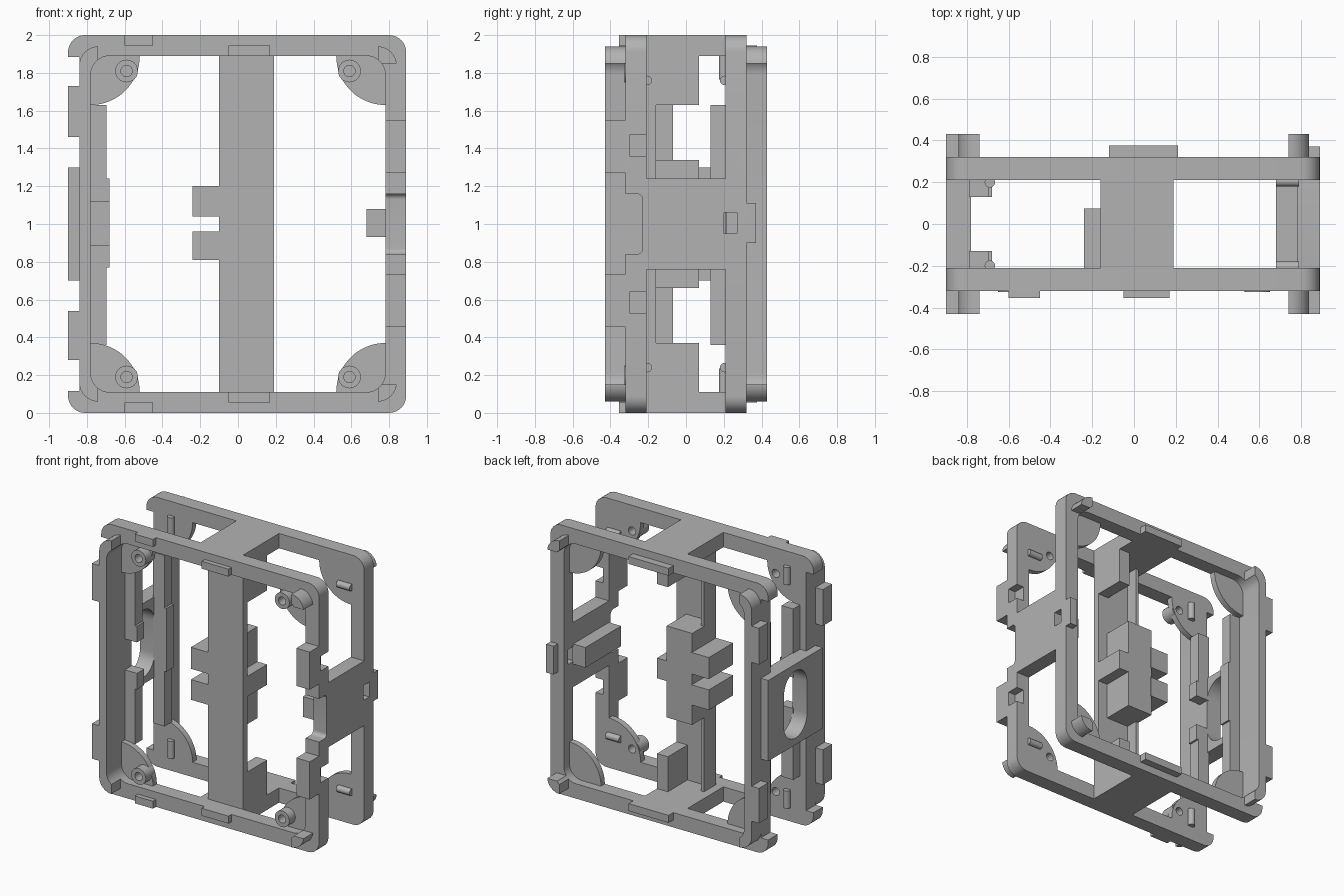
import bpy, bmesh, math
from mathutils import Matrix

if "Cube" in bpy.data.objects:
    bpy.data.objects.remove(bpy.data.objects["Cube"], do_unlink=True)

GREY = (0.45, 0.45, 0.45, 1)
mat = bpy.data.materials.new("plain grey")
mat.use_nodes = True
mat.diffuse_color = GREY
mat.node_tree.nodes["Principled BSDF"].inputs["Base Color"].default_value = GREY


def finish(name, bm):
    bmesh.ops.recalc_face_normals(bm, faces=bm.faces)
    me = bpy.data.meshes.new(name)
    bm.to_mesh(me)
    bm.free()
    me.materials.append(mat)
    ob = bpy.data.objects.new(name, me)
    bpy.context.collection.objects.link(ob)
    return ob


def box(name, x0, x1, y0, y1, z0, z1):
    bm = bmesh.new()
    size = Matrix.Diagonal((x1 - x0, y1 - y0, z1 - z0, 1))
    mid = Matrix.Translation(((x0 + x1) / 2, (y0 + y1) / 2, (z0 + z1) / 2))
    bmesh.ops.create_cube(bm, size=1, matrix=mid @ size)
    return finish(name, bm)


def prism(name, pts, lo, hi, axis="y"):
    """Extrude an outline along y (points are x, z) or x (points are y, z)."""
    bm = bmesh.new()
    place = (lambda p, d: (p[0], d, p[1])) if axis == "y" else (lambda p, d: (d, p[0], p[1]))
    face = bm.faces.new([bm.verts.new(place(p, lo)) for p in pts])
    new = bmesh.ops.extrude_face_region(bm, geom=[face])["geom"]
    step = (0, hi - lo, 0) if axis == "y" else (hi - lo, 0, 0)
    bmesh.ops.translate(bm, vec=step, verts=[g for g in new if isinstance(g, bmesh.types.BMVert)])
    return finish(name, bm)


def rounded(a0, a1, z0, z1, r, n=8):
    pts = []
    for k, (a, z) in enumerate([(a1 - r, z1 - r), (a0 + r, z1 - r), (a0 + r, z0 + r), (a1 - r, z0 + r)]):
        for i in range(n + 1):
            t = math.pi / 2 * (k + i / n)
            pts.append((a + r * math.cos(t), z + r * math.sin(t)))
    return pts


def rod(name, r, length, centre, axis):
    bm = bmesh.new()
    turn = {"x": Matrix.Rotation(math.pi / 2, 4, "Y"), "y": Matrix.Rotation(math.pi / 2, 4, "X"),
            "z": Matrix.Identity(4)}[axis]
    bmesh.ops.create_cone(bm, cap_ends=True, segments=24, radius1=r, radius2=r, depth=length,
                          matrix=Matrix.Translation(centre) @ turn)
    return finish(name, bm)


def cut(ob, *cutters):
    for c in cutters:
        m = ob.modifiers.new("cut", "BOOLEAN")
        m.operation, m.solver, m.object = "DIFFERENCE", "EXACT", c
    deps = bpy.context.evaluated_depsgraph_get()
    old = ob.data
    new = bpy.data.meshes.new_from_object(ob.evaluated_get(deps))
    ob.modifiers.clear()
    ob.data = new
    bpy.data.meshes.remove(old)
    for c in cutters:
        bpy.data.objects.remove(c, do_unlink=True)
    return ob


def span(side, a, b):
    return sorted((side * a, side * b))


INNER = rounded(-0.78, 0.78, 0.11, 1.89, 0.1)

for side, end in ((-1, "front"), (1, "back")):
    # main frame, stepped in along its right column
    y0, y1 = span(side, 0.21, 0.32)
    frame = prism(end + "_frame", rounded(-0.9, 0.89, 0, 2, 0.09), y0, y1)
    cutters = [prism("hole", INNER, y0 - 0.1, y1 + 0.1),
               box("step", -1, -0.84, y0 - 0.1, y1 + 0.1, 0.115, 1.885)]
    if side < 0:
        cutters.append(prism("notch", rounded(-0.5, -0.23, 0.84, 1.16, 0.03), 0.7, 1, "x"))
        cutters += [box("pocket", 0.83, 1, -0.3, -0.1, z, z + 0.11) for z in (0.53, 1.36)]
    else:
        cutters.append(box("slot", 0.7, 1, 0.2, 0.27, 0.95, 1.06))
    cut(frame, *cutters)

    # raised rim: full along one column, only arcs at the other two corners
    f0, f1 = span(side, 0.3, 0.43)
    rim = prism(end + "_rim", rounded(-0.84, 0.84, 0.06, 1.94, 0.1), f0, f1)
    cut(rim, prism("hole", INNER, f0 - 0.1, f1 + 0.1),
        box("middle", -0.74, 0.74, f0 - 0.1, f1 + 0.1, -0.1, 2.1),
        box("column", 0.7, 1, f0 - 0.1, f1 + 0.1, 0.15, 1.85))

    # clip tabs on the outer face of the rim
    for z0, z1 in ((0.28, 0.54), (1.46, 1.73)):
        box(end + "_clip_tab", -0.9, -0.83, *span(side, 0.32, 0.43), z0, z1)

    # quarter-round corner gussets, drilled bosses on the front ones
    for sx in (-1, 1):
        for top in (0, 1):
            sz = 1 if top else -1
            cx, cz = sx * 0.78, 1 + sz * 0.89
            arc = [(cx - sx * 0.26 * math.cos(i * math.pi / 32), cz - sz * 0.26 * math.sin(i * math.pi / 32))
                   for i in range(17)]
            corner = [(cx, cz - sz * 0.26), (cx + sx * 0.02, cz - sz * 0.26),
                      (cx + sx * 0.02, cz + sz * 0.02), (cx - sx * 0.26, cz + sz * 0.02)]
            gusset = prism(end + "_gusset", arc + corner[1:], *span(side, 0.21, 0.255))
            if side < 0:
                spot = (sx * 0.59, -0.27, 1 + sz * 0.81)
                cut(gusset, rod("drill", 0.03, 0.4, spot, "y"))
                boss = rod("boss", 0.06, 0.11, spot, "y")
                cut(boss, rod("drill", 0.03, 0.4, spot, "y"))

    # locating pegs
    for sz in (-1, 1):
        rod(end + "_side_peg", 0.025, 0.11, (0.735, side * 0.205, 1 + sz * 0.76), "x")
        rod(end + "_upright_peg", 0.025, 0.13, (-0.69, side * 0.2, 1 + sz * 0.83), "z")

    # inner rails along the rim column
    r0, r1 = span(side, 0.13, 0.215)
    for z0, z1 in (((0.36, 0.89), (1.12, 1.63)) if side < 0 else ((0.36, 1.63),)):
        box(end + "_rail", -0.79, -0.695, r0, r1, z0, z1)
        box(end + "_rail_pad", -0.79, -0.68, r0, r1, max(z0, 0.77), min(z1, 1.24))

# side wall tying the two frames, with its notch, and a crossbar inside
wall = prism("side_wall", rounded(-0.25, 0.25, 0.76, 1.24, 0.02), 0.78, 0.89, "x")
cut(wall, prism("notch", rounded(-0.5, -0.23, 0.84, 1.16, 0.03), 0.7, 1, "x"),
    box("slot", 0.7, 1, 0.2, 0.27, 0.95, 1.06))
box("crossbar", 0.68, 0.79, -0.21, 0.21, 0.93, 1.08)
box("back_side_tab", 0.83, 0.89, 0.31, 0.37, 0.9, 1.11)
for z in (0.455, 1.27):
    box("front_side_tab", 0.78, 0.89, -0.43, -0.31, z, z + 0.28)

# plate with a long round-ended slot
plate = box("slotted_plate", -0.9, -0.84, -0.32, 0.32, 0.7, 1.3)
cut(plate, prism("slot", rounded(-0.135, 0.135, 0.75, 1.25, 0.134), -1, -0.7, "x"))
backing = box("plate_backing", -0.845, -0.78, -0.215, 0.215, 0.7, 1.3)
cut(backing, prism("slot", rounded(-0.135, 0.135, 0.75, 1.25, 0.134), -1, -0.7, "x"))

# parts repeated at top and bottom
for sz, end in ((-1, "bottom"), (1, "top")):
    def level(a, b):
        return sorted((1 + sz * a, 1 + sz * b))
    box(end + "_bridge", -0.16, 0.19, -0.22, 0.22, *level(0.89, 1))
    box(end + "_bracket", 0.1, 0.19, -0.2, 0.07, *level(0.63, 0.9))
    box(end + "_front_stop", -0.05, 0.17, -0.355, -0.31, *level(0.89, 0.945))
    box(end + "_front_key", -0.6, -0.45, -0.355, -0.31, *level(0.945, 1))
    box(end + "_back_stop", -0.12, 0.21, 0.31, 0.375, *level(0.89, 0.945))

# centre column with a rib, a core block and two shelves
box("centre_column", -0.1, 0.19, -0.21, -0.16, 0.1, 1.9)
box("column_rib", -0.1, -0.075, -0.17, -0.07, 0.1, 1.9)
box("core_block", -0.1, 0.11, -0.17, 0.07, 0.66, 1.34)
box("core_key", 0.1, 0.19, -0.17, 0.07, 0.93, 1.08)
for z0, z1 in ((0.81, 0.96), (1.04, 1.2)):
    box("shelf", -0.24, -0.09, -0.21, 0.075, z0, z1)

# smooth the rounded edges, keep the rest sharp
bpy.ops.object.select_all(action="DESELECT")
for ob in bpy.context.collection.objects:
    if ob.type == "MESH" and ob.data.materials and ob.data.materials[0] == mat:
        ob.select_set(True)
        bpy.context.view_layer.objects.active = ob
bpy.ops.object.shade_smooth_by_angle(angle=math.radians(30))
